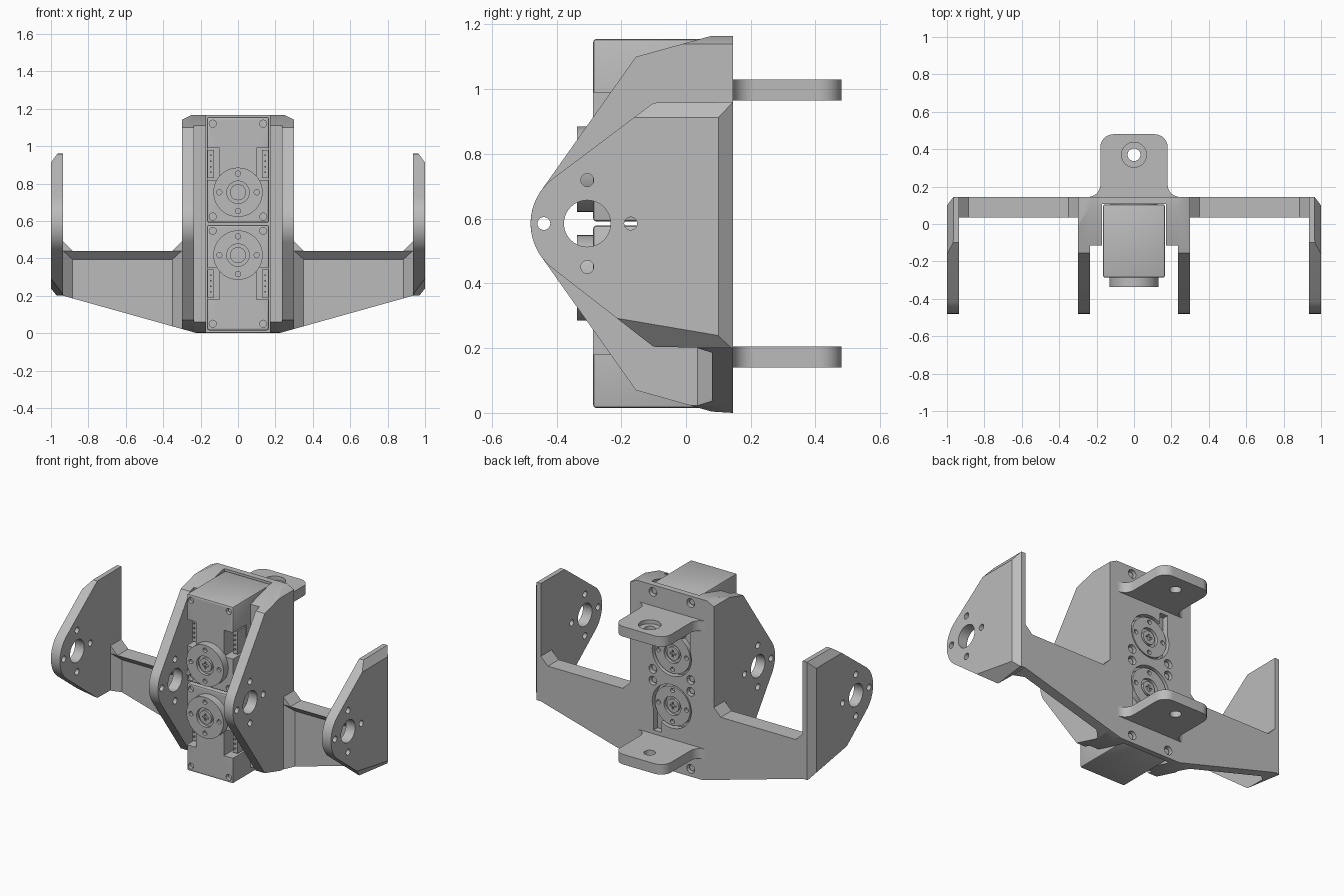
import bpy, bmesh, math
from mathutils import Vector

cube = bpy.data.objects.get("Cube")
if cube:
    bpy.data.objects.remove(cube, do_unlink=True)

grey = bpy.data.materials.new("light_grey")
grey.use_nodes = True
grey.diffuse_color = (0.5, 0.5, 0.5, 1)
grey.node_tree.nodes["Principled BSDF"].inputs["Base Color"].default_value = (0.5, 0.5, 0.5, 1)

MID = 0.585      # height of the symmetry plane
BACK = 0.145     # rear face of the frame
PIVOT = (-0.305, MID)


def prism(name, pts, axis, lo, hi, planes=()):
    """Extrude a 2D outline along an axis, then trim with (point, outward normal) planes."""
    place = {"x": lambda p, t: (t, p[0], p[1]),
             "y": lambda p, t: (p[0], t, p[1]),
             "z": lambda p, t: (p[0], p[1], t)}[axis]
    bm = bmesh.new()
    face = bm.faces.new([bm.verts.new(place(p, lo)) for p in pts])
    new = bmesh.ops.extrude_face_region(bm, geom=[face])["geom"]
    shift = Vector(place((0, 0), hi - lo))
    bmesh.ops.translate(bm, vec=shift, verts=[v for v in new if isinstance(v, bmesh.types.BMVert)])
    for co, no in planes:
        geom = bm.verts[:] + bm.edges[:] + bm.faces[:]
        bmesh.ops.bisect_plane(bm, geom=geom, dist=1e-5, plane_co=co, plane_no=no, clear_outer=True)
        bmesh.ops.holes_fill(bm, edges=[e for e in bm.edges if e.is_boundary])
    bmesh.ops.recalc_face_normals(bm, faces=bm.faces[:])
    mesh = bpy.data.meshes.new(name)
    bm.to_mesh(mesh)
    bm.free()
    mesh.materials.append(grey)
    obj = bpy.data.objects.new(name, mesh)
    bpy.context.collection.objects.link(obj)
    return obj


def arc(c, r, a, b, n=12):
    return [(c[0] + r * math.cos(math.radians(a + (b - a) * i / n)),
             c[1] + r * math.sin(math.radians(a + (b - a) * i / n))) for i in range(n + 1)]


def disc(name, c, r, axis, lo, hi, n=40):
    return prism(name, arc(c, r, 0, 360, n)[:-1], axis, lo, hi)


def box(name, x, y, z):
    return prism(name, [(x[0], z[0]), (x[1], z[0]), (x[1], z[1]), (x[0], z[1])], "y", *y)


def finish(obj, cutters=(), mirror=False, bevel=0):
    """Bevel, cut, mirror and shade a part."""
    if bevel:
        mod = obj.modifiers.new("bevel", "BEVEL")
        mod.width, mod.segments = bevel, 2
    for c in cutters:
        c.hide_render = True
        mod = obj.modifiers.new("cut", "BOOLEAN")
        mod.operation, mod.solver, mod.object = "DIFFERENCE", "EXACT", c
    if mirror:
        mod = obj.modifiers.new("mirror", "MIRROR")
        mod.use_mirror_merge = False
    bpy.context.view_layer.update()
    mesh = bpy.data.meshes.new_from_object(obj.evaluated_get(bpy.context.evaluated_depsgraph_get()))
    obj.modifiers.clear()
    obj.data = mesh
    for c in cutters:
        bpy.data.objects.remove(c, do_unlink=True)
    bpy.ops.object.select_all(action="DESELECT")
    obj.select_set(True)
    bpy.context.view_layer.objects.active = obj
    bpy.ops.object.shade_smooth_by_angle(angle=math.radians(30))


def nose(top, bottom, r=0.175):
    """Rounded nose around the pivot, tangent to lines from two points."""
    def tangent(p, sign):
        d = Vector(p) - Vector(PIVOT)
        return math.degrees(math.atan2(d.y, d.x) + sign * math.acos(r / d.length))
    return [top] + arc(PIVOT, r, tangent(top, 1), tangent(bottom, -1) + 360, 20) + [bottom]


def pivot_holes(lo, hi):
    """Large bore with four bolt holes."""
    holes = [disc("bore", PIVOT, 0.072, "x", lo, hi)]
    for a in range(0, 360, 90):
        holes.append(disc("bolt", arc(PIVOT, 0.134, a, a, 1)[0], 0.02, "x", lo, hi, 20))
    return holes


# Frame outline shared by the inner plates, ribs and back plate
side = [(BACK, 1.165), (0.08, 1.165)] + nose((-0.155, 1.1), (-0.155, 0.07)) + [(0.08, 0.004), (BACK, 0)]
slope = ((0.22, 0, 0), (0.2, 0, -0.715))
corner = ((0.25, 0, 1.165), (0.025, 0, 0.05))

finish(prism("inner_plate", side, "x", 0.235, 0.3, [slope, corner]), pivot_holes(0.2, 0.35), True)
finish(prism("frame_rib", side, "x", 0.17, 0.235, [slope, ((0, -0.115, 0), (0, -1, 0))]), (), True)

# Back plate with openings for the rear horns and screw pockets
cuts = []
for s in (1, -1):
    cuts.append(disc("horn_opening", (0, MID + s * 0.168), 0.14, "y", 0, 0.3))
    z = sorted((MID + s * 0.2, MID + s * 0.355))
    x = sorted((-s * 0.075, -s * 0.13))
    cuts.append(box("cable_slot", x, (0, 0.3), z))
    for x in (-0.135, 0.135):
        for dz in (0.038, 0.535):
            cuts.append(disc("pocket", (x, MID + s * dz), 0.028, "y", 0.115, 0.3, 20))
finish(prism("back_plate", side, "x", -0.17, 0.17, [((0, 0.106, 0), (0, -1, 0))]), cuts)

# Outer plates with chamfered outer edges
outer = [(BACK, 0.96)] + nose((-0.1, 0.958), (-0.1, 0.204)) + [(BACK, 0.2)]
chamfers = [((1, 0, 0.912), (0.048, 0, 0.035)),
            ((1, 0.1, 0), (0.045, 0.035, 0)),
            ((1, 0.095, 0.24), (0.0201, -0.00325, -0.0192))]
finish(prism("outer_plate", outer, "x", 0.935, 1, chamfers), pivot_holes(0.9, 1.1), True)

# Side arms with an overhanging lip and corner gussets
arm = [(0.3, 0), (0.935, 0.2), (0.935, 0.49), (0.885, 0.44), (0.35, 0.44), (0.3, 0.49)]
finish(prism("arm", arm, "y", 0.08, BACK, [slope]), (), True)
lip = [(0.08, 0.395), (0.035, 0.44), (0.08, 0.44)]
finish(prism("arm_lip", lip, "x", 0.3, 0.935), (), True)
for wall, d in ((0.3, 0.05), (0.935, -0.05)):
    gusset = [(wall, 0.035), (wall + d, 0.08), (wall, 0.08)]
    finish(prism("arm_gusset", gusset, "z", 0, 0.44, [slope]), (), True)
    top = [(wall, 0.44), (wall + d, 0.44), (wall, 0.49)]
    finish(prism("arm_corner", top, "y", 0.035, 0.08), (), True)

# Rear mounting tabs
half = [(0.245, 0.14)] + arc((0.245, 0.21), 0.065, 270, 180) + arc((0.11, 0.41), 0.07, 0, 90)
tab = half + [(-x, y) for x, y in reversed(half)]
for name, z in (("upper_tab", 0.965), ("lower_tab", 0.14)):
    cuts = [disc("tab_hole", (0, 0.37), 0.034, "z", z - 0.1, z + 0.2)]
    if name == "upper_tab":
        cuts.append(disc("counterbore", (0, 0.37), 0.067, "z", z + 0.04, z + 0.2))
    finish(prism(name, tab, "z", z, z + 0.065), cuts)

# Two servos, mirrored about the middle height
for s, label in ((1, "upper"), (-1, "lower")):
    def span(a, b):
        return sorted((MID + s * a, MID + s * b))
    hub = (0, MID + s * 0.168)
    cuts = []
    for x in (-1, 1):
        cuts.append(box("socket", sorted((x * 0.1, x * 0.2)), (-0.4, -0.15), span(0.235, 0.405)))
        for dz in (0.038, 0.535):
            cuts.append(disc("screw_hole", (x * 0.135, MID + s * dz), 0.019, "y", -0.4, -0.265, 20))
    finish(box(label + "_servo", (-0.165, 0.165), (-0.287, 0.105), span(0.006, 0.57)), cuts, bevel=0.01)

    # Connectors with pins, and screws
    finish(box(label + "_connector", (0.128, 0.162), (-0.235, -0.14), span(0.245, 0.395)), (), True)
    for i in range(4):
        z = MID + s * (0.275 + 0.03 * i)
        finish(box(label + "_pin", (0.141, 0.149), (-0.245, -0.23), (z - 0.004, z + 0.004)), (), True)
    for dz in (0.038, 0.535):
        c = (0.135, MID + s * dz)
        finish(disc(label + "_front_screw", c, 0.013, "y", -0.27, -0.255, 16), (), True)
        finish(disc(label + "_back_screw", c, 0.018, "y", 0.11, 0.13, 16), (), True)

    # Front and rear horns with bolt holes and a centre screw
    for part, r, lo, hi, out in (("front_horn", 0.132, -0.337, -0.28, -1), ("rear_horn", 0.126, 0.1, 0.138, 1)):
        face = lo if out < 0 else hi

        def depth(a, b):
            return sorted((face + out * a, face + out * b))
        cuts = [disc("recess", hub, 0.06, "y", *depth(-0.02, 0.1))]
        for a in range(0, 360, 90):
            cuts.append(disc("horn_hole", arc(hub, 0.1, a, a, 1)[0], 0.014, "y", *depth(-0.02, 0.1), 16))
        finish(disc(label + "_" + part, hub, r, "y", lo, hi), cuts)
        z = hub[1]
        cross = [box("cross", (-0.022, 0.022), depth(-0.012, 0.1), (z - 0.006, z + 0.006)),
                 box("cross", (-0.006, 0.006), depth(-0.012, 0.1), (z - 0.022, z + 0.022))]
        finish(disc(label + "_" + part + "_screw", hub, 0.043, "y", *depth(-0.03, -0.004), 24), cross)
